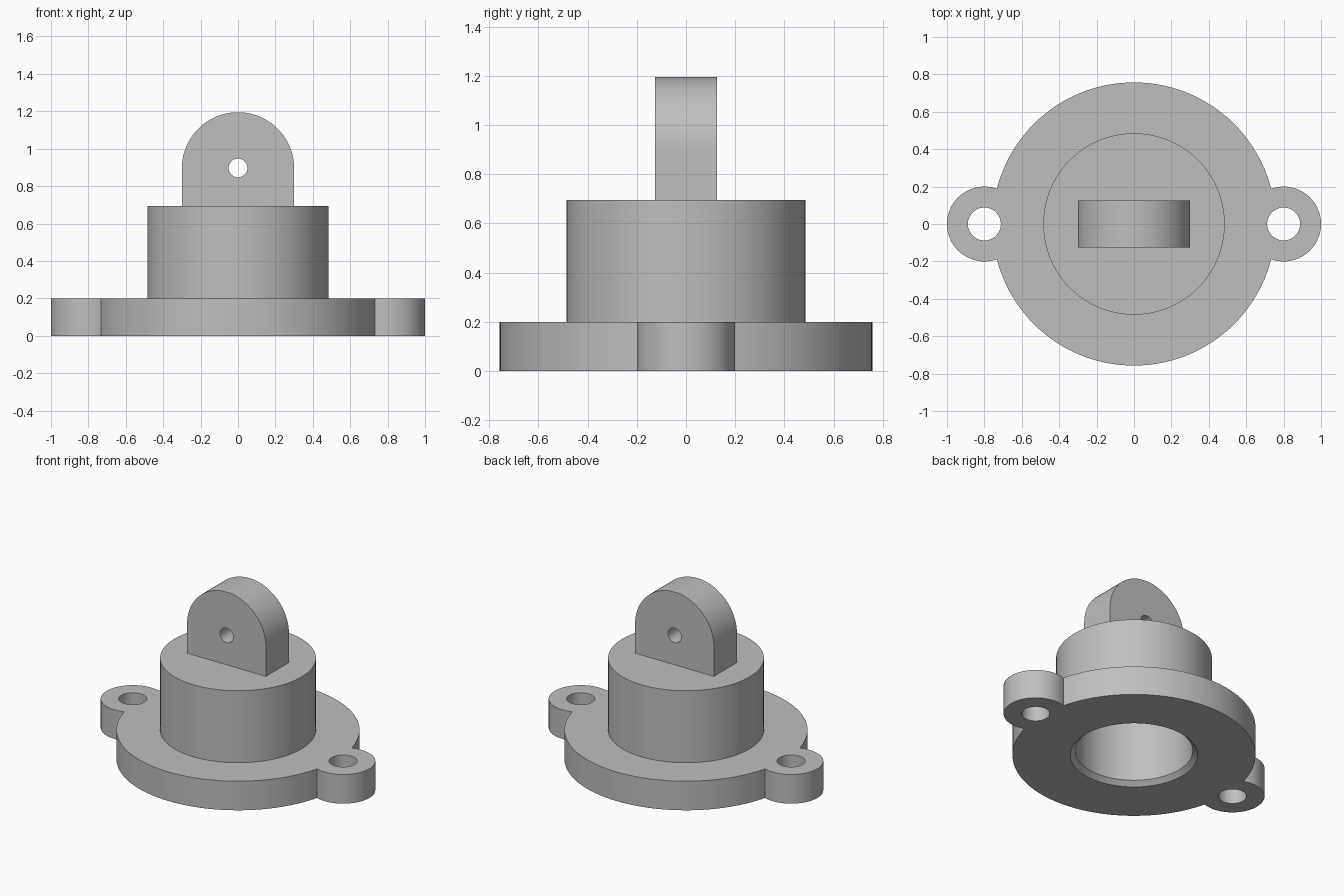
import bpy, bmesh, math
from mathutils import Matrix, Vector

cube = bpy.data.objects.get("Cube")
if cube:
    bpy.data.objects.remove(cube, do_unlink=True)

grey = bpy.data.materials.new("plain grey")
grey.use_nodes = True
COLOUR = (0.52, 0.52, 0.52, 1)
grey.diffuse_color = COLOUR
grey.node_tree.nodes["Principled BSDF"].inputs["Base Color"].default_value = COLOUR

SEGMENTS = 128


def finish(bm, name):
    bmesh.ops.recalc_face_normals(bm, faces=bm.faces)
    mesh = bpy.data.meshes.new(name)
    bm.to_mesh(mesh)
    bm.free()
    mesh.materials.append(grey)
    obj = bpy.data.objects.new(name, mesh)
    bpy.context.collection.objects.link(obj)
    return obj


def lathe(name, profile):
    bm = bmesh.new()
    verts = [bm.verts.new((r, 0, z)) for r, z in profile]
    edges = [bm.edges.new(pair) for pair in zip(verts, verts[1:])]
    bmesh.ops.spin(bm, geom=verts + edges, cent=(0, 0, 0), axis=(0, 0, 1),
                   angle=math.tau, steps=SEGMENTS)
    bmesh.ops.remove_doubles(bm, verts=bm.verts, dist=1e-5)
    return finish(bm, name)


def extrude(name, points, depth):
    bm = bmesh.new()
    face = bm.faces.new([bm.verts.new(p) for p in points])
    moved = bmesh.ops.extrude_face_region(bm, geom=[face], use_keep_orig=True)["geom"]
    bmesh.ops.translate(bm, vec=Vector(depth),
                        verts=[v for v in moved if isinstance(v, bmesh.types.BMVert)])
    return finish(bm, name)


def cylinder(name, radius, height, centre, rotation=Matrix()):
    bm = bmesh.new()
    bmesh.ops.create_cone(bm, cap_ends=True, segments=64, radius1=radius, radius2=radius,
                          depth=height, matrix=Matrix.Translation(centre) @ rotation)
    return finish(bm, name)


def combine(target, tool, operation):
    mod = target.modifiers.new(operation.lower(), "BOOLEAN")
    mod.operation, mod.solver, mod.object = operation, "EXACT", tool
    bpy.context.view_layer.objects.active = target
    bpy.ops.object.modifier_apply(modifier=mod.name)
    bpy.data.objects.remove(tool, do_unlink=True)


# Round flange and boss, with a chamfered blind bore underneath
body = lathe("flanged_mount", [
    (0, 0.57), (0.366, 0.57), (0.366, 0.03), (0.397, 0), (0.757, 0),
    (0.757, 0.2), (0.485, 0.2), (0.485, 0.695), (0, 0.695)])

# Bolt ears on both sides
for side in (-1, 1):
    combine(body, cylinder("ear", 0.2, 0.2, (side * 0.8, 0, 0.1)), "UNION")
    combine(body, cylinder("bolt_hole", 0.088, 1, (side * 0.8, 0, 0.1)), "DIFFERENCE")

# Round-topped lug with a pin hole
arc = [(0.3 * math.cos(math.pi * i / 48), -0.125, 0.895 + 0.3 * math.sin(math.pi * i / 48))
       for i in range(49)]
lug = extrude("lug", arc + [(-0.3, -0.125, 0.64), (0.3, -0.125, 0.64)], (0, 0.25, 0))
combine(body, lug, "UNION")
pin = cylinder("pin_hole", 0.05, 1, (0, 0, 0.897), Matrix.Rotation(math.pi / 2, 4, "X"))
combine(body, pin, "DIFFERENCE")

# Smooth round walls, crisp edges
bpy.ops.object.select_all(action="DESELECT")
body.select_set(True)
bpy.context.view_layer.objects.active = body
bpy.ops.object.shade_smooth_by_angle(angle=math.radians(25))
